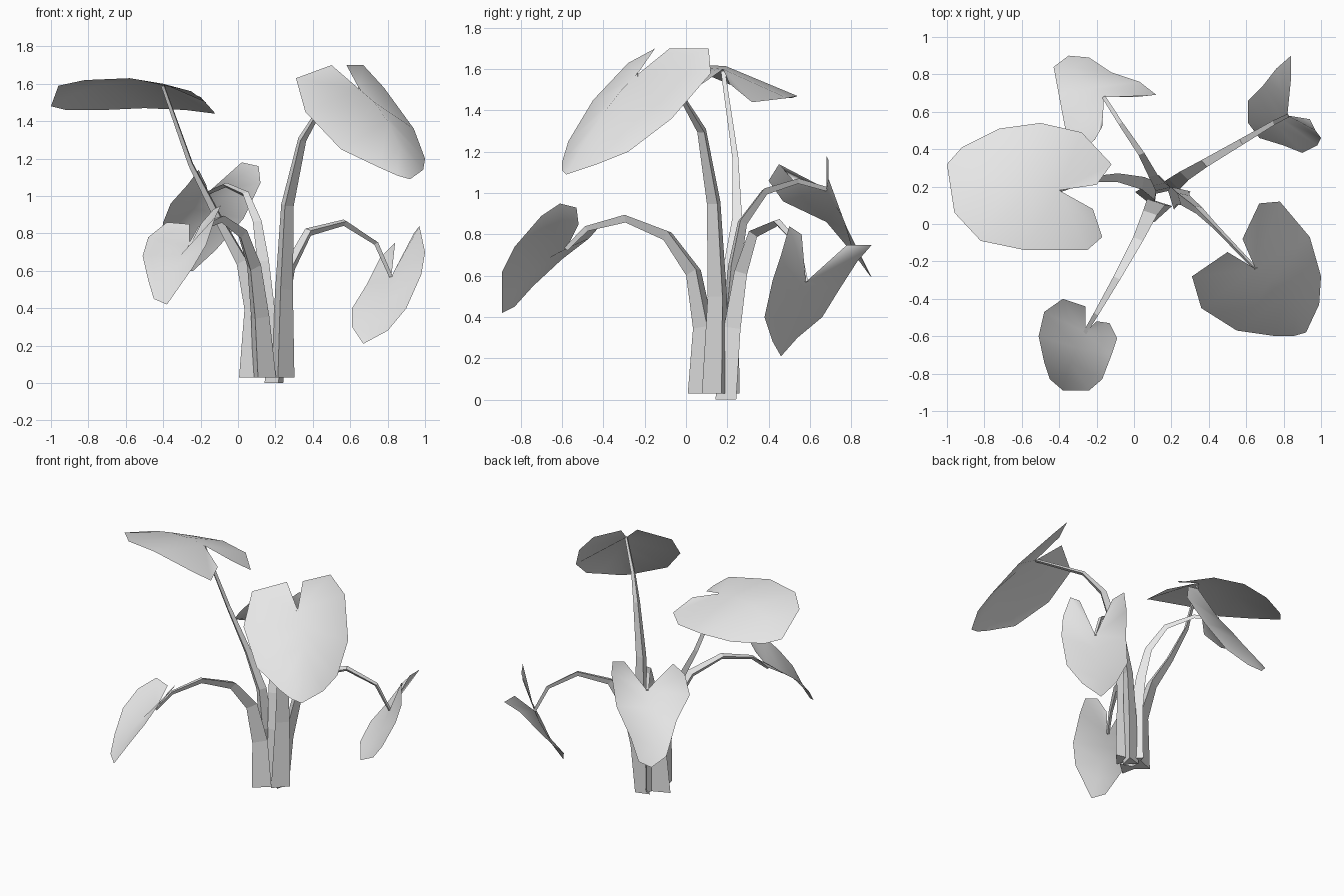
import bpy, math
from mathutils import Vector

cube = bpy.data.objects.get("Cube")
if cube:
    bpy.data.objects.remove(cube, do_unlink=True)

GREY = (0.8, 0.8, 0.8, 1)
pale_grey = bpy.data.materials.new("pale_grey")
pale_grey.use_nodes = True
pale_grey.diffuse_color = GREY
pale_grey.node_tree.nodes["Principled BSDF"].inputs["Base Color"].default_value = GREY


def add_mesh(name, verts, faces, smooth):
    mesh = bpy.data.meshes.new(name)
    mesh.from_pydata(verts, [], faces)
    mesh.materials.append(pale_grey)
    for poly in mesh.polygons:
        poly.use_smooth = smooth
    mesh.update()
    obj = bpy.data.objects.new(name, mesh)
    bpy.context.collection.objects.link(obj)
    return obj


def stem(name, path, base=0.075, top=0.012, sides=3, turn=0.0):
    """Tapered faceted stalk swept along a path."""
    pts = [Vector(p) for p in path]
    last = len(pts) - 1
    verts, faces = [], []
    for i, p in enumerate(pts):
        tangent = (pts[min(i + 1, last)] - pts[max(i - 1, 0)]).normalized()
        frame = Vector((0, 0, 1)).rotation_difference(tangent)
        radius = top + (base - top) * (1 - i / last) ** 1.6
        for s in range(sides):
            a = turn + math.tau * s / sides
            ring = Vector((math.cos(a), math.sin(a), 0)) * radius
            if i == 0:
                ring.z = 0
                verts.append(p + ring)
            else:
                verts.append(p + frame @ ring)
    for i in range(last):
        for s in range(sides):
            a, b = i * sides + s, i * sides + (s + 1) % sides
            faces.append((a, b, b + sides, a + sides))
    faces.append(tuple(reversed(range(sides))))
    faces.append(tuple(last * sides + s for s in range(sides)))
    return add_mesh(name, verts, faces, False)


def leaf(name, notch, middle, tip, right, left):
    """Heart-shaped blade: a curved midrib with an outline on each side.
    The first three points of each side form the lobe around the notch."""
    n, m, t = Vector(notch), Vector(middle), Vector(tip)
    ctrl = m * 2 - (n + t) / 2
    rows = len(right)
    verts = []
    for i in range(rows - 1):
        k = max(0, i - 1) / (rows - 2)
        verts.append(n * (1 - k) ** 2 + ctrl * 2 * k * (1 - k) + t * k * k)
    rib = [max(0, i - 2) for i in range(rows)]
    verts = []
    for j in range(rows - 2):
        k = j / (rows - 2)
        verts.append(n * (1 - k) ** 2 + ctrl * 2 * k * (1 - k) + t * k * k)
    tip_id = len(verts)
    verts.append(t)
    faces = []
    for side, flip in ((right, False), (left, True)):
        start = len(verts)
        verts += [Vector(p) for p in side]
        edge = [start + i for i in range(rows)] + [tip_id]
        ribs = rib + [tip_id]
        for i in range(rows):
            loop = [ribs[i], ribs[i + 1], edge[i + 1], edge[i]]
            loop = list(dict.fromkeys(loop))
            faces.append(loop[::-1] if flip else loop)
    return add_mesh(name, verts, faces, True)


# Tall front leaf and its stalk
stem("tall_front_stem",
     [(.23, .15, .03), (.24, .16, .5), (.26, .14, .95), (.34, .08, 1.3),
      (.43, -.01, 1.45), (.65, -.24, 1.57)], turn=0.3)
leaf("tall_front_leaf", (.65, -.24, 1.57), (.8, -.39, 1.4), (.92, -.58, 1.09),
     [(.58, -.08, 1.7), (.67, .11, 1.7), (.78, .12, 1.58),
      (.94, -.07, 1.36), (1, -.28, 1.2), (.99, -.43, 1.14)],
     [(.5, -.15, 1.7), (.31, -.28, 1.63), (.36, -.45, 1.45),
      (.55, -.57, 1.25), (.76, -.6, 1.15), (.85, -.6, 1.11)])

# Tall spreading side leaf
stem("tall_side_stem",
     [(.08, .16, .03), (.09, .18, .4), (.03, .22, .65), (-.1, .25, .88),
      (-.25, .24, 1.17), (-.4, .18, 1.59)], turn=3.0)
leaf("tall_side_leaf", (-.4, .18, 1.6), (-.7, .22, 1.6), (-1, .32, 1.48),
     [(-.22, .08, 1.53), (-.17, -.07, 1.5), (-.25, -.14, 1.56),
      (-.58, -.14, 1.63), (-.82, -.09, 1.62), (-.96, .06, 1.59)],
     [(-.2, .21, 1.53), (-.12, .32, 1.44), (-.28, .49, 1.46),
      (-.5, .54, 1.47), (-.72, .51, 1.46), (-.92, .41, 1.46)])

# Low front leaf
stem("low_front_stem",
     [(.13, .08, .03), (.11, .09, .35), (.08, .04, .62), (.02, -.09, .8),
      (-.09, -.29, .88), (-.2, -.48, .83), (-.26, -.58, .73)], turn=4.4)
leaf("low_front_leaf", (-.26, -.58, .73), (-.34, -.74, .62), (-.38, -.89, .42),
     [(-.2, -.52, .85), (-.13, -.53, .93), (-.09, -.61, .95),
      (-.12, -.7, .89), (-.17, -.83, .74), (-.24, -.89, .62)],
     [(-.26, -.44, .85), (-.38, -.4, .86), (-.48, -.47, .78),
      (-.51, -.6, .68), (-.48, -.74, .55), (-.45, -.83, .45)])

# Low back leaf on the left
stem("low_back_stem",
     [(.2, .2, .0), (.23, .23, .35), (.28, .27, .62), (.38, .33, .81),
      (.57, .44, .86), (.74, .54, .75), (.82, .58, .57)], base=.06, turn=0.8)
leaf("low_back_leaf", (.82, .58, .57), (.76, .53, .4), (.67, .46, .21),
     [(.84, .78, .75), (.84, .9, .75), (.76, .83, .67),
      (.69, .74, .53), (.61, .66, .4), (.61, .54, .3)],
     [(.94, .56, .8), (.97, .5, .84), (1, .46, .7),
      (.98, .42, .58), (.9, .38, .4), (.8, .42, .28)])

# Middle back leaf
stem("middle_back_stem",
     [(.15, .2, .03), (.15, .21, .4), (.13, .23, .65), (.1, .27, .86),
      (.04, .38, 1.01), (-.07, .54, 1.06), (-.16, .68, 1.02)], base=.06, turn=1.8)
leaf("middle_back_leaf", (-.16, .68, 1.02), (-.28, .78, .83), (-.35, .9, .59),
     [(-.17, .52, 1.06), (-.21, .45, 1.14), (-.27, .4, 1.06),
      (-.36, .47, .96), (-.4, .68, .86), (-.43, .84, .67)],
     [(.02, .68, 1.18), (.11, .69, 1.16), (.12, .69, 1.07),
      (.03, .76, .88), (-.12, .81, .71), (-.24, .89, .6)])
